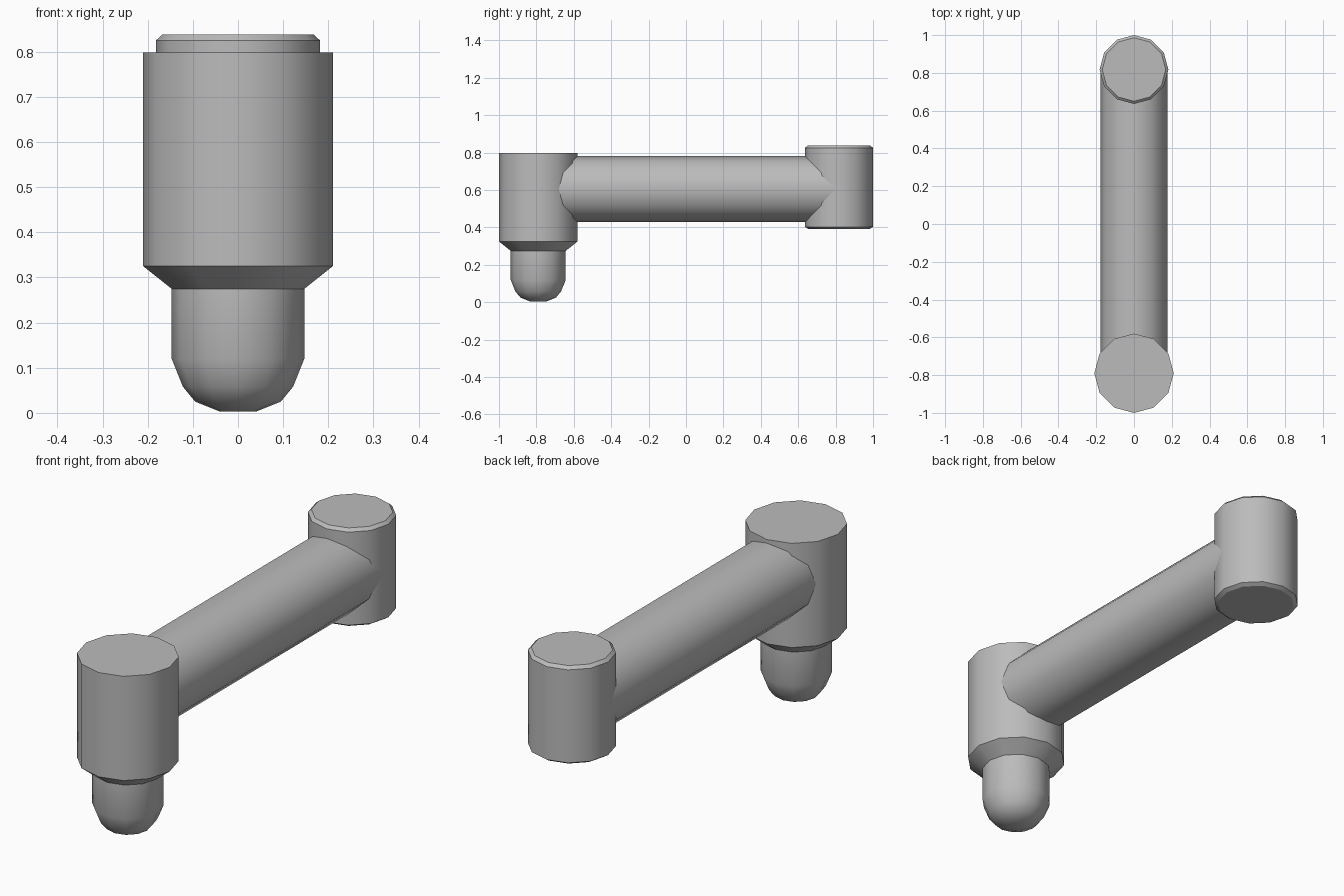
import bpy, bmesh, math
from mathutils import Matrix

cube = bpy.data.objects.get("Cube")
if cube:
    bpy.data.objects.remove(cube)

grey = bpy.data.materials.new("plain grey")
grey.use_nodes = True
colour = (0.5, 0.5, 0.5, 1)
grey.diffuse_color = colour
grey.node_tree.nodes["Principled BSDF"].inputs["Base Color"].default_value = colour


def turned(name, profile, matrix, sides=12):
    """Closed low-poly lathe: profile lists (radius, height) from bottom to top."""
    bm = bmesh.new()
    rings = []
    for r, h in profile:
        rings.append([bm.verts.new((r * math.cos(2 * math.pi * i / sides),
                                    r * math.sin(2 * math.pi * i / sides), h))
                      for i in range(sides)])
    for low, high in zip(rings, rings[1:]):
        for i in range(sides):
            j = (i + 1) % sides
            bm.faces.new((low[i], low[j], high[j], high[i]))
    bm.faces.new(rings[0][::-1])
    bm.faces.new(rings[-1])
    bm.transform(matrix)
    bmesh.ops.recalc_face_normals(bm, faces=bm.faces)
    mesh = bpy.data.meshes.new(name)
    bm.to_mesh(mesh)
    bm.free()
    mesh.materials.append(grey)
    obj = bpy.data.objects.new(name, mesh)
    bpy.context.collection.objects.link(obj)
    bpy.ops.object.select_all(action='DESELECT')
    obj.select_set(True)
    bpy.context.view_layer.objects.active = obj
    bpy.ops.object.shade_smooth_by_angle(angle=math.radians(33))
    return obj


front = Matrix.Translation((0, -0.79, 0))
rear = Matrix.Translation((0, 0.818, 0))

# Front housing with tapered shoulder and domed tip in one turned profile
turned("front_housing", [(0.04, 0.003), (0.095, 0.025), (0.122, 0.058), (0.147, 0.12),
                         (0.147, 0.275), (0.21, 0.325), (0.21, 0.798)], front)

# Rear post with slightly softened ends
turned("rear_post", [(0.165, 0.392), (0.182, 0.403), (0.182, 0.825), (0.168, 0.838)], rear)

# Horizontal arm joining the two posts
lay_down = Matrix.Translation((0, 0, 0.605)) @ Matrix.Rotation(-math.pi / 2, 4, 'X')
turned("connecting_arm", [(0.177, -0.76), (0.177, 0.8)], lay_down)
